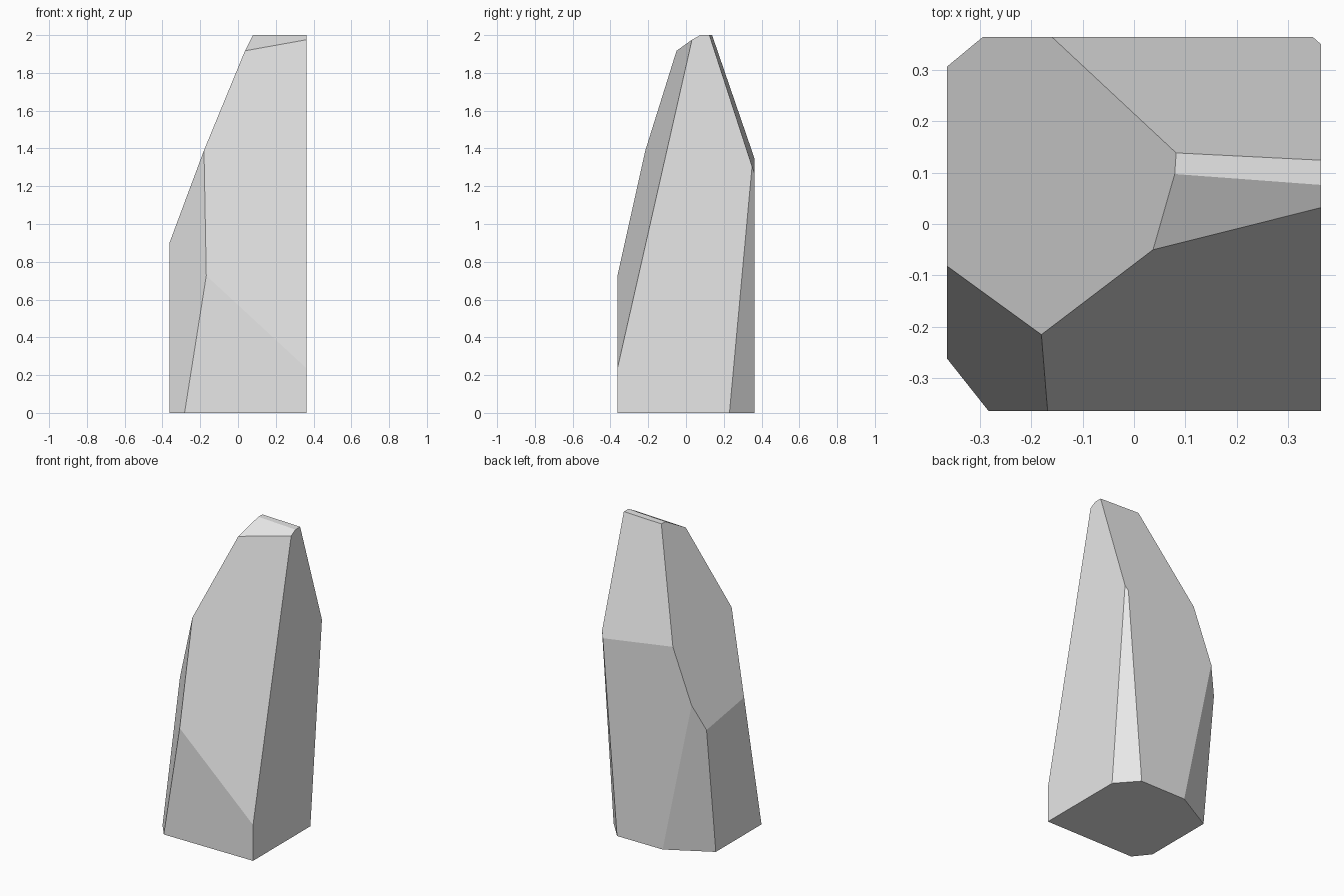
import bpy
import bmesh
from mathutils import Vector

cube = bpy.data.objects.get("Cube")
if cube:
    bpy.data.objects.remove(cube, do_unlink=True)

HALF = 0.363
HEIGHT = 2.0

# Stone colour
stone = bpy.data.materials.new("pale_grey_stone")
stone.use_nodes = True
colour = (0.8, 0.8, 0.8, 1)
stone.diffuse_color = colour
stone.node_tree.nodes["Principled BSDF"].inputs["Base Color"].default_value = colour

# Uncut block standing on the ground
bm = bmesh.new()
bmesh.ops.create_cube(bm, size=1)
for v in bm.verts:
    v.co = Vector((v.co.x * 2 * HALF, v.co.y * 2 * HALF, (v.co.z + 0.5) * HEIGHT))


def chip(a, b, c):
    """Slice the block along the plane through three points, keep the core, close the cut."""
    a, b, c = Vector(a), Vector(b), Vector(c)
    normal = (b - a).cross(c - a).normalized()
    core = Vector((0.15, 0.05, HEIGHT / 2))
    if normal.dot(core - a) > 0:
        normal.negate()
    cut = bmesh.ops.bisect_plane(
        bm, geom=bm.verts[:] + bm.edges[:] + bm.faces[:], dist=1e-5,
        plane_co=a, plane_no=normal, clear_outer=True)
    rim = [e for e in cut["geom_cut"] if isinstance(e, bmesh.types.BMEdge)]
    bmesh.ops.edgeloop_fill(bm, edges=rim)


shoulder = (-0.18, -0.215, 1.39)
peak_front = (0.037, -0.05, 1.917)

# Steep front slope
chip(peak_front, shoulder, (HALF, -HALF, 0.235))
# Right slope
chip(peak_front, shoulder, (-HALF, -0.085, 0.9))
# Back slope
chip((0.085, 0.138, HEIGHT), (HALF, 0.124, HEIGHT), (-0.155, HALF, 1.345))
# Small facet in front of the tip
chip(peak_front, (HALF, 0.076, HEIGHT), (0.081, 0.097, HEIGHT))
# Front right corner
chip(shoulder, (-0.283, -HALF, 0), (-HALF, -0.262, 0))
# Back right corner
chip((-HALF, 0.305, 0.824), (-HALF, 0.21, 0), (-0.085, HALF, 0))
# Back left corner
chip((HALF, 0.35, 1.31), (HALF, 0.23, 0), (0.245, HALF, 0))

bmesh.ops.recalc_face_normals(bm, faces=bm.faces[:])
mesh = bpy.data.meshes.new("stone_pillar")
bm.to_mesh(mesh)
bm.free()
mesh.materials.append(stone)
pillar = bpy.data.objects.new("stone_pillar", mesh)
bpy.context.collection.objects.link(pillar)
